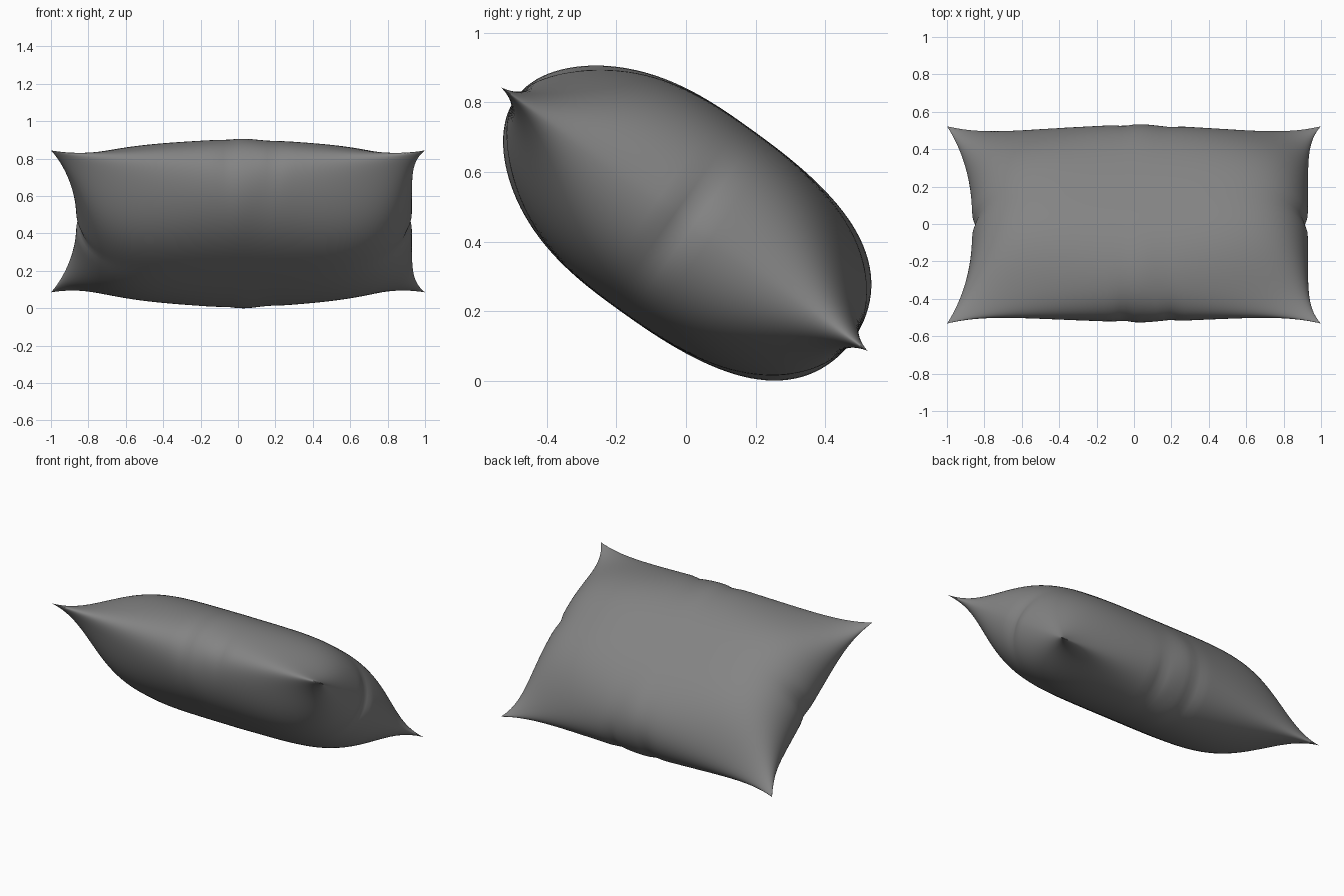
import bpy, bmesh, math
from mathutils import Vector

if "Cube" in bpy.data.objects:
    bpy.data.objects.remove(bpy.data.objects["Cube"])

NX, NV = 80, 64          # grid resolution of each face of the cushion
T = 0.322                # half thickness at the middle
TILT_V = Vector((0, 0.812, -0.584))   # short direction of the tilted cushion
TILT_N = Vector((0, 0.584, 0.812))    # cushion face normal
CENTRE = Vector((0, -0.005, 0.4625))


def bump(x, c, w):
    return math.exp(-((x - c) / w) ** 2)


def point(s, t, side):
    a, b = abs(s), abs(t)
    # outline: pulled-in sides with pointed corners and gathered notches
    left = 0.865 + 0.135 * b ** 2.5
    right = 0.93 + 0.07 * b ** 7
    x = s * (right if s > 0 else left)
    x -= math.copysign(0.022 * bump(t, 0.0, 0.06) * a ** 14, s)
    half = 0.597 + 0.053 * a ** 6
    half -= 0.012 * (bump(s, 0.2, 0.04) + bump(s, -0.05, 0.04)) * b ** 8
    v = t * half
    # inflated thickness: full shoulders, flattened ears at the corners
    n = T * (1 - min(1, a ** 5)) ** 0.55 * (1 - min(1, b ** 2.6)) ** 0.5
    n *= 1 + 0.13 * t ** 3
    n *= (1 - 0.58 * a * b ** 3) * (1 - 0.6 * (a * b) ** 3)
    # soft gathers at the middle of each edge
    n *= 1 + 0.04 * math.cos(26 * (x - 0.05)) * bump(x, 0.05, 0.16) * b ** 4
    n *= 1 - 0.06 * bump(t, 0.0, 0.12) * a ** 10
    return CENTRE + Vector((x, 0, 0)) + TILT_V * v + TILT_N * (n * side)


def spread(i, count):
    # points crowd toward the seam where the surface curves most
    return math.sin(math.pi / 2 * (2 * i / count - 1))


# cushion: two inflated faces welded along the seam
bm = bmesh.new()
for side in (1, -1):
    g = [[bm.verts.new(point(spread(i, NX), spread(j, NV), side))
          for j in range(NV + 1)] for i in range(NX + 1)]
    for i in range(NX):
        for j in range(NV):
            f = [g[i][j], g[i + 1][j], g[i + 1][j + 1], g[i][j + 1]]
            bm.faces.new(f if side > 0 else f[::-1])
bmesh.ops.remove_doubles(bm, verts=bm.verts, dist=0.00005)
bmesh.ops.recalc_face_normals(bm, faces=bm.faces)

# rest the lowest point on the ground
low = min(v.co.z for v in bm.verts)
for v in bm.verts:
    v.co.z -= low

mesh = bpy.data.meshes.new("cushion")
bm.to_mesh(mesh)
bm.free()
cushion = bpy.data.objects.new("cushion", mesh)
bpy.context.collection.objects.link(cushion)

# dark grey fabric
fabric = bpy.data.materials.new("grey_fabric")
fabric.diffuse_color = (0.23, 0.23, 0.23, 1)
fabric.use_nodes = True
fabric.node_tree.nodes["Principled BSDF"].inputs["Base Color"].default_value = fabric.diffuse_color
mesh.materials.append(fabric)

bpy.context.view_layer.objects.active = cushion
cushion.select_set(True)
bpy.ops.object.shade_smooth_by_angle(angle=math.radians(60))
